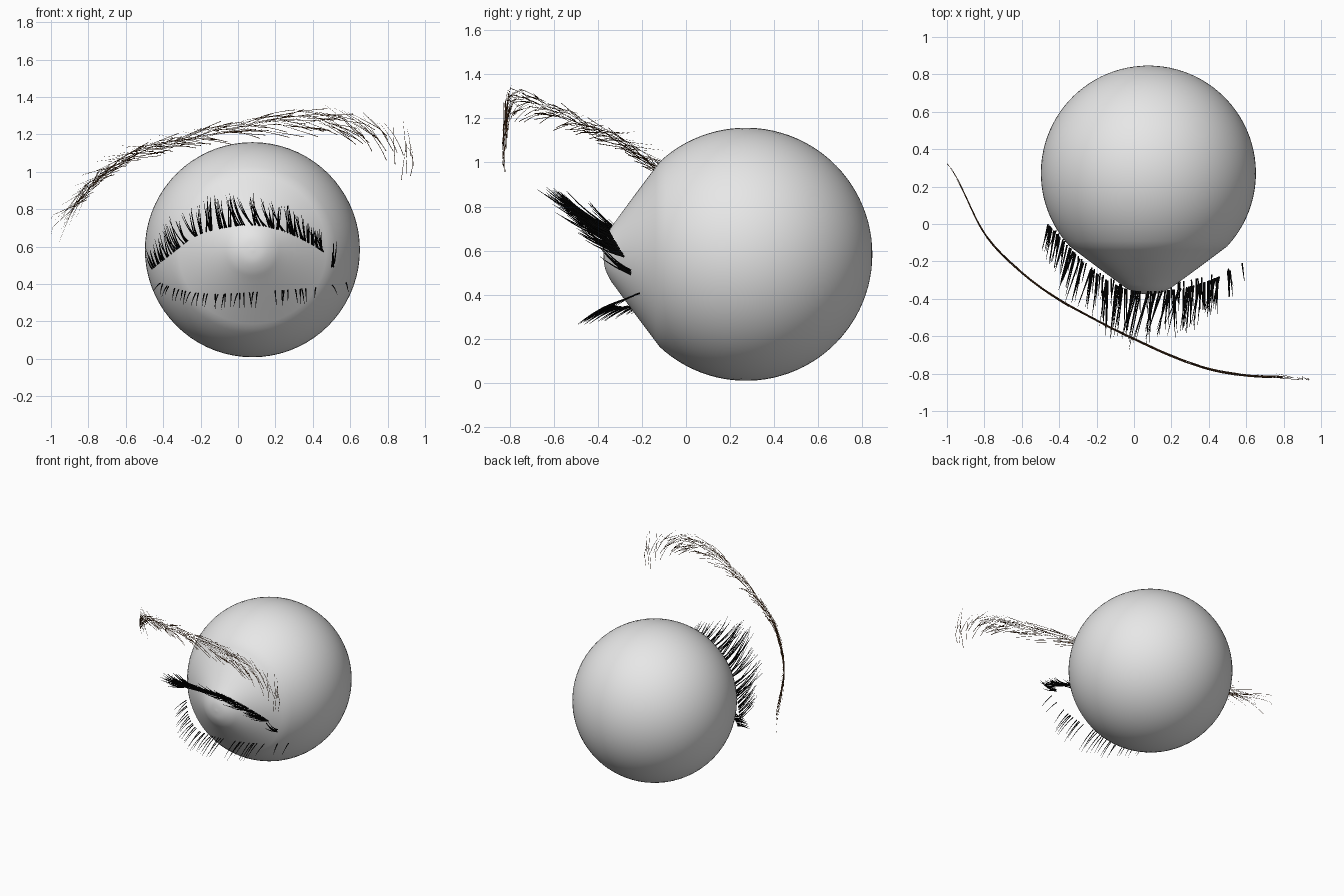
import bpy, bmesh, math, random
from mathutils import Vector

random.seed(7)
rnd = random.uniform

cube = bpy.data.objects.get("Cube")
if cube:
    bpy.data.objects.remove(cube, do_unlink=True)


def material(name, color):
    m = bpy.data.materials.new(name)
    m.use_nodes = True
    m.diffuse_color = (*color, 1)
    m.node_tree.nodes["Principled BSDF"].inputs["Base Color"].default_value = (*color, 1)
    return m


EYE = material("eye_white", (0.8, 0.8, 0.8))
LASH = material("lash_black", (0.003, 0.003, 0.003))
BROW = material("brow_brown", (0.12, 0.05, 0.018))


def along(points, t):
    """Point at t (0 to 1) on a smooth curve through the points."""
    n = len(points) - 1
    f = min(max(t, 0), 1) * n
    i = min(int(f), n - 1)
    f -= i
    a, b, c, d = (Vector(points[min(max(j, 0), n)]) for j in range(i - 1, i + 3))
    return b + (c - a) * f / 2 + (a * 2 - b * 5 + c * 4 - d) * f * f / 2 \
        + (b * 3 - a - c * 3 + d) * f ** 3 / 2


def hair_object(name, hairs, thickness, mat):
    """Tapered strands, each a list of points, joined in one mesh."""
    cu = bpy.data.curves.new(name, "CURVE")
    cu.dimensions = "3D"
    cu.bevel_depth = thickness
    cu.bevel_resolution = 0
    for pts in hairs:
        s = cu.splines.new("POLY")
        s.points.add(len(pts) - 1)
        for k, p in enumerate(pts):
            s.points[k].co = (*p, 1)
            s.points[k].radius = 1 - 0.85 * (k / (len(pts) - 1)) ** 1.5
    cu.materials.append(mat)
    ob = bpy.data.objects.new(name, cu)
    bpy.context.collection.objects.link(ob)
    bpy.ops.object.select_all(action="DESELECT")
    ob.select_set(True)
    bpy.context.view_layer.objects.active = ob
    bpy.ops.object.convert(target="MESH")


# Eyeball: round back, then a cone-like rise to the bulging cornea
R, CENTRE = 0.575, Vector((0.077, 0.272, 0.583))
ARC = math.radians(133)
profile = [(R * math.sin(ARC * i / 36), R * math.cos(ARC * i / 36)) for i in range(37)]
bulge = [profile[-1], (0.29, -0.49), (0.17, -0.578), (0.115, -0.617), (0.06, -0.641), (0, -0.648)]
profile += [tuple(along(bulge, i / 20)) for i in range(1, 21)]
bm = bmesh.new()
verts = [bm.verts.new(CENTRE + Vector((r, y, 0))) for r, y in profile]
edges = [bm.edges.new(pair) for pair in zip(verts, verts[1:])]
bmesh.ops.spin(bm, geom=verts + edges, cent=CENTRE, axis=(0, 1, 0),
               angle=math.tau, steps=72, use_duplicate=False)
bmesh.ops.remove_doubles(bm, verts=bm.verts, dist=0.0005)
bmesh.ops.recalc_face_normals(bm, faces=bm.faces)
me = bpy.data.meshes.new("eyeball")
bm.to_mesh(me)
bm.free()
me.materials.append(EYE)
me.shade_smooth()
bpy.context.collection.objects.link(bpy.data.objects.new("eyeball", me))


def lash(root, reach):
    """Strand that leaves the lid forward and bends with its rise."""
    return [root + Vector((reach.x * k, reach.y * k, reach.z * (0.55 * k + 0.45 * k * k)))
            for k in (0, 0.2, 0.4, 0.6, 0.8, 1)]


# Upper lashes: clumps whose strands meet at the tips
upper_lid = [(-0.46, 0, 0.48), (-0.36, -0.11, 0.56), (-0.22, -0.25, 0.66), (-0.05, -0.345, 0.705),
             (0.1, -0.36, 0.715), (0.25, -0.345, 0.68), (0.38, -0.31, 0.62), (0.46, -0.28, 0.57)]
hairs = []
CLUMPS = 40
for c in range(CLUMPS):
    t = (c + rnd(0.2, 0.8)) / CLUMPS
    size = (0.6 + 0.4 * math.sin(math.pi * t)) * rnd(0.8, 1.1)
    tip = along(upper_lid, t) + Vector((rnd(-0.07, 0), -0.27 * size, 0.165 * size))
    for _ in range(random.choice((2, 3, 3, 4))):
        root = along(upper_lid, t + rnd(-0.013, 0.013))
        end = tip + Vector((rnd(-0.012, 0.012), rnd(-0.03, 0.05), rnd(-0.03, 0.02)))
        hairs.append(lash(root, end - root))
# Short strands at the inner corner
for _ in range(5):
    root = Vector((rnd(0.5, 0.53), -0.25, rnd(0.49, 0.51)))
    hairs.append(lash(root, Vector((rnd(-0.01, 0.02), -0.14, rnd(0.04, 0.13)))))
hair_object("upper_lashes", hairs, 0.0045, LASH)

# Lower lashes: sparse and drooping, with a gap near the middle
lower_lid = [(-0.42, -0.03, 0.405), (-0.3, -0.17, 0.365), (-0.15, -0.28, 0.345), (0, -0.32, 0.35),
             (0.15, -0.32, 0.36), (0.3, -0.3, 0.37), (0.45, -0.26, 0.385), (0.6, -0.2, 0.41)]
hairs = []
for i in range(44):
    t = (i + rnd(0, 0.8)) / 44
    if 0.53 < t < 0.6 or (t > 0.8 and i % 3):
        continue
    root = along(lower_lid, t)
    size = (0.55 + 0.45 * math.sin(math.pi * t)) * rnd(0.8, 1.1)
    lean = 0.04 * (t - 0.6) + rnd(-0.015, 0.015)
    hairs.append(lash(root, Vector((lean, -0.16 * size, -0.085 * size))))
hair_object("lower_lashes", hairs, 0.004, LASH)

# Eyebrow: strands lie on a curved upright sheet, inner end first
brow_line = [(0.93, 1.08), (0.75, 1.17), (0.55, 1.25), (0.3, 1.26), (0, 1.22), (-0.3, 1.16),
             (-0.55, 1.08), (-0.75, 0.95), (-0.88, 0.8)]
brow_depth = [(-1, 0.32), (-0.8, -0.05), (-0.6, -0.26), (-0.4, -0.405), (-0.2, -0.515), (0, -0.615),
              (0.2, -0.705), (0.4, -0.775), (0.6, -0.81), (0.8, -0.82), (1, -0.84)]


def on_brow(x, z, out):
    return Vector((x, along(brow_depth, (x + 1) / 2).y + out, z))


hairs = []
for i in range(190):
    t = (i + rnd(0, 1)) / 190
    if t < 0.16 and i % 2:
        continue
    side = rnd(-1, 1)
    tangent = (along(brow_line, t + 0.02) - along(brow_line, t - 0.02)).normalized()
    normal = Vector((tangent.y, -tangent.x))
    half = 0.035 + 0.05 * math.sin(math.pi * min(1, t + 0.2))
    pos = along(brow_line, t) + normal * side * half - tangent * 0.08 * min(1, t * 4)
    upright = max(0, 1 - t * 4.5)
    turn = 1.25 * upright + (1 - upright) * (0.12 - 0.3 * side) + rnd(-0.15, 0.15)
    bend = rnd(-0.5, 0.1) * (0.5 + upright)
    length = rnd(0.16, 0.3) * (1 - 0.25 * upright)
    if upright:
        pos.y -= 0.09 * upright
    pts = []
    out, drift = rnd(-0.006, 0.006), rnd(-0.01, 0.045) * upright
    for k in range(7):
        pts.append(on_brow(max(pos.x, -0.999), pos.y, out + drift * k / 6))
        a = turn + bend * k / 6
        pos = pos + (tangent * math.cos(a) + normal * abs(math.sin(a)) * (1 if a > 0 else -1)) * length / 6
    hairs.append(pts)
hair_object("eyebrow", hairs, 0.0016, BROW)
